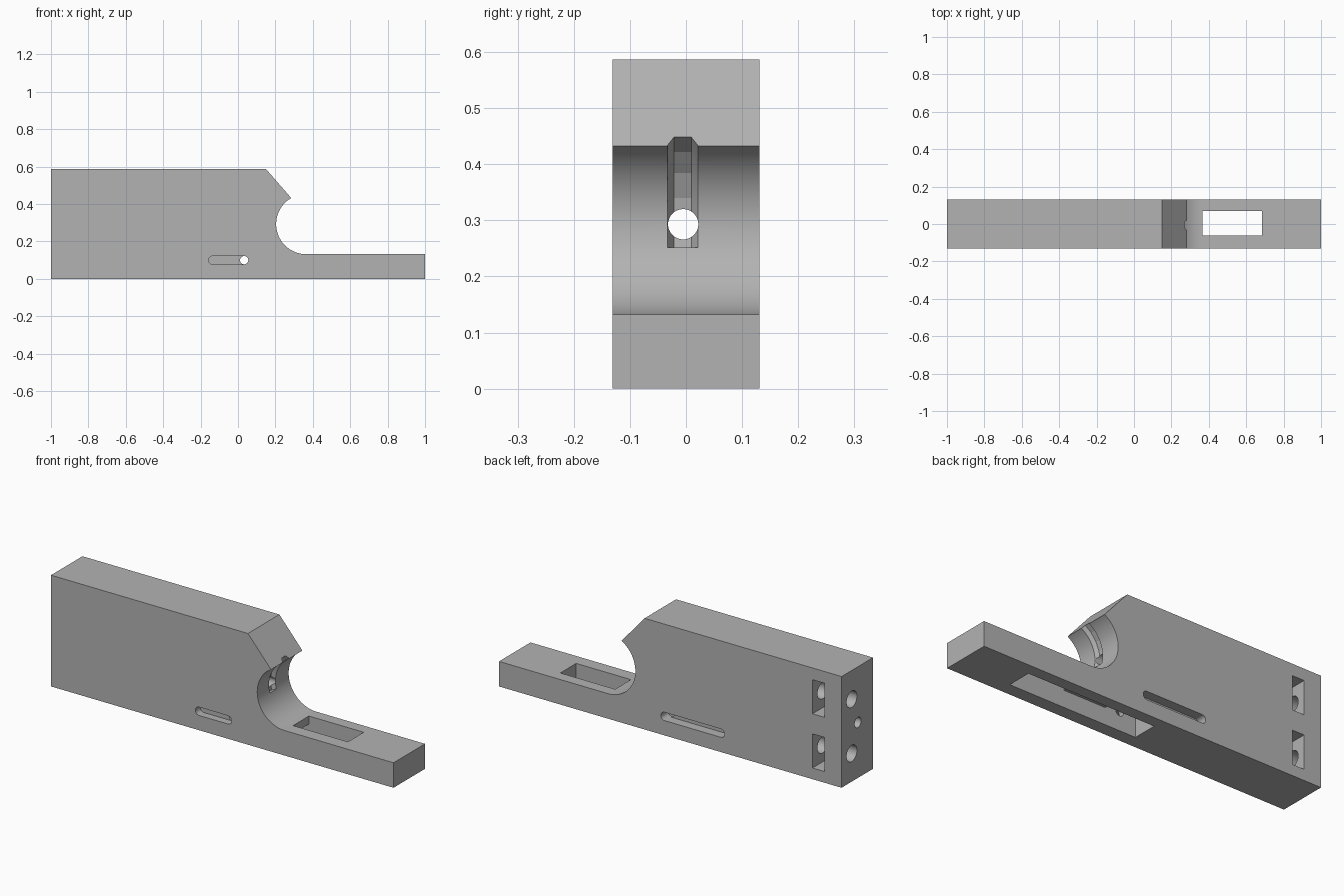
import bpy, bmesh
from math import sin, cos, pi, radians
from mathutils import Matrix

cube = bpy.data.objects.get("Cube")
if cube:
    bpy.data.objects.remove(cube, do_unlink=True)

HALF = 0.131          # half thickness of the body
AXIS = 0.293          # height of the bore and of the round notch
NOTCH_X, NOTCH_R = 0.365, 0.161
SLOT_Z, PIN_X, PIN_R = 0.1, 0.033, 0.022

grey = bpy.data.materials.new("plain grey")
grey.use_nodes = True
color = (0.45, 0.45, 0.45, 1)
grey.diffuse_color = color
grey.node_tree.nodes["Principled BSDF"].inputs["Base Color"].default_value = color


def finish(bm, name):
    bmesh.ops.recalc_face_normals(bm, faces=bm.faces)
    mesh = bpy.data.meshes.new(name)
    bm.to_mesh(mesh)
    bm.free()
    ob = bpy.data.objects.new(name, mesh)
    bpy.context.collection.objects.link(ob)
    return ob


def arc(cx, cz, r, start, end, n):
    angles = [radians(start + (end - start) * i / n) for i in range(n + 1)]
    return [(cx + r * cos(a), cz + r * sin(a)) for a in angles]


def extrude(name, profile, y0, y1):
    """Extrude an x-z outline from y0 to y1."""
    bm = bmesh.new()
    face = bm.faces.new([bm.verts.new((x, y0, z)) for x, z in profile])
    ext = bmesh.ops.extrude_face_region(bm, geom=[face])
    verts = [v for v in ext["geom"] if isinstance(v, bmesh.types.BMVert)]
    bmesh.ops.translate(bm, vec=(0, y1 - y0, 0), verts=verts)
    return finish(bm, name)


def box(name, x0, x1, y0, y1, z0, z1):
    return extrude(name, [(x0, z0), (x1, z0), (x1, z1), (x0, z1)], y0, y1)


def slot(name, x0, x1, y0, y1):
    outline = arc(x1, SLOT_Z, PIN_R, -90, 90, 24) + arc(x0, SLOT_Z, PIN_R, 90, 270, 24)
    return extrude(name, outline, y0, y1)


def bore(name, r, x0, x1, y, z):
    bm = bmesh.new()
    place = Matrix.Translation(((x0 + x1) / 2, y, z)) @ Matrix.Rotation(pi / 2, 4, "Y")
    bmesh.ops.create_cone(bm, cap_ends=True, segments=48, radius1=r, radius2=r,
                          depth=x1 - x0, matrix=place)
    return finish(bm, name)


def ring_groove(name, y):
    """Faceted channel with a bevelled floor, following the round notch."""
    section = [(0.13, -0.027), (0.163, -0.027), (0.182, -0.0155),
               (0.182, 0.0155), (0.163, 0.027), (0.13, 0.027)]
    bm = bmesh.new()
    rings = []
    for deg in range(105, 196, 15):
        a = radians(deg)
        rings.append([bm.verts.new((NOTCH_X + r * cos(a), y + w, AXIS + r * sin(a)))
                      for r, w in section])
    n = len(section)
    for a, b in zip(rings, rings[1:]):
        for i in range(n):
            j = (i + 1) % n
            bm.faces.new((a[i], a[j], b[j], b[i]))
    bm.faces.new(rings[0])
    bm.faces.new(rings[-1])
    return finish(bm, name)


# Body: tall block, sloped nose, round notch and low front bar
body = extrude("body", [(-1, 0), (1, 0), (1, 0.132)]
               + arc(NOTCH_X, AXIS, NOTCH_R, 270, 120, 48)
               + [(0.15, 0.587), (-1, 0.587)], -HALF, HALF)
body.data.materials.append(grey)

# Stepped cavity open at the bottom, with a window through the front bar
cutters = [extrude("cavity_cutter", [(-0.06, -0.05), (0.685, -0.05), (0.685, 0.3),
                                     (0.365, 0.3), (0.365, 0.09), (0.12, 0.09),
                                     (0.12, 0.2), (-0.06, 0.2)], -0.062, 0.07)]

# Side slots and the pin hole that joins them
cutters += [
    slot("front_slot_cutter", -0.135, PIN_X, -0.2, -HALF + 0.04),
    slot("back_slot_cutter", -0.294, PIN_X, HALF - 0.05, 0.2),
    extrude("pin_hole_cutter", arc(PIN_X, SLOT_Z, PIN_R, 0, 352.5, 47), -0.25, 0.25),
]

# Long bore and the groove around the notch
cutters += [bore("bore_cutter", 0.027, -1.1, 0.3, -0.005, AXIS),
            ring_groove("groove_cutter", -0.006)]

# Two bolt holes in the end, each crossing a side pocket
for side, z in (("lower", 0.149), ("upper", 0.435)):
    cutters += [box(side + "_pocket_cutter", -0.9, -0.83, 0, 0.2, z - 0.09, z + 0.09),
                bore(side + "_bolt_cutter", 0.043, -1.1, -0.6, 0.046, z)]

# Cut everything out, then discard the cutters
for cutter in cutters:
    cutter.hide_render = True
    mod = body.modifiers.new(cutter.name, "BOOLEAN")
    mod.operation = "DIFFERENCE"
    mod.solver = "EXACT"
    mod.object = cutter
bpy.ops.object.select_all(action="DESELECT")
body.select_set(True)
bpy.context.view_layer.objects.active = body
for mod in list(body.modifiers):
    bpy.ops.object.modifier_apply(modifier=mod.name)
for cutter in cutters:
    bpy.data.objects.remove(cutter, do_unlink=True)

bpy.ops.object.shade_smooth_by_angle(angle=radians(10))
